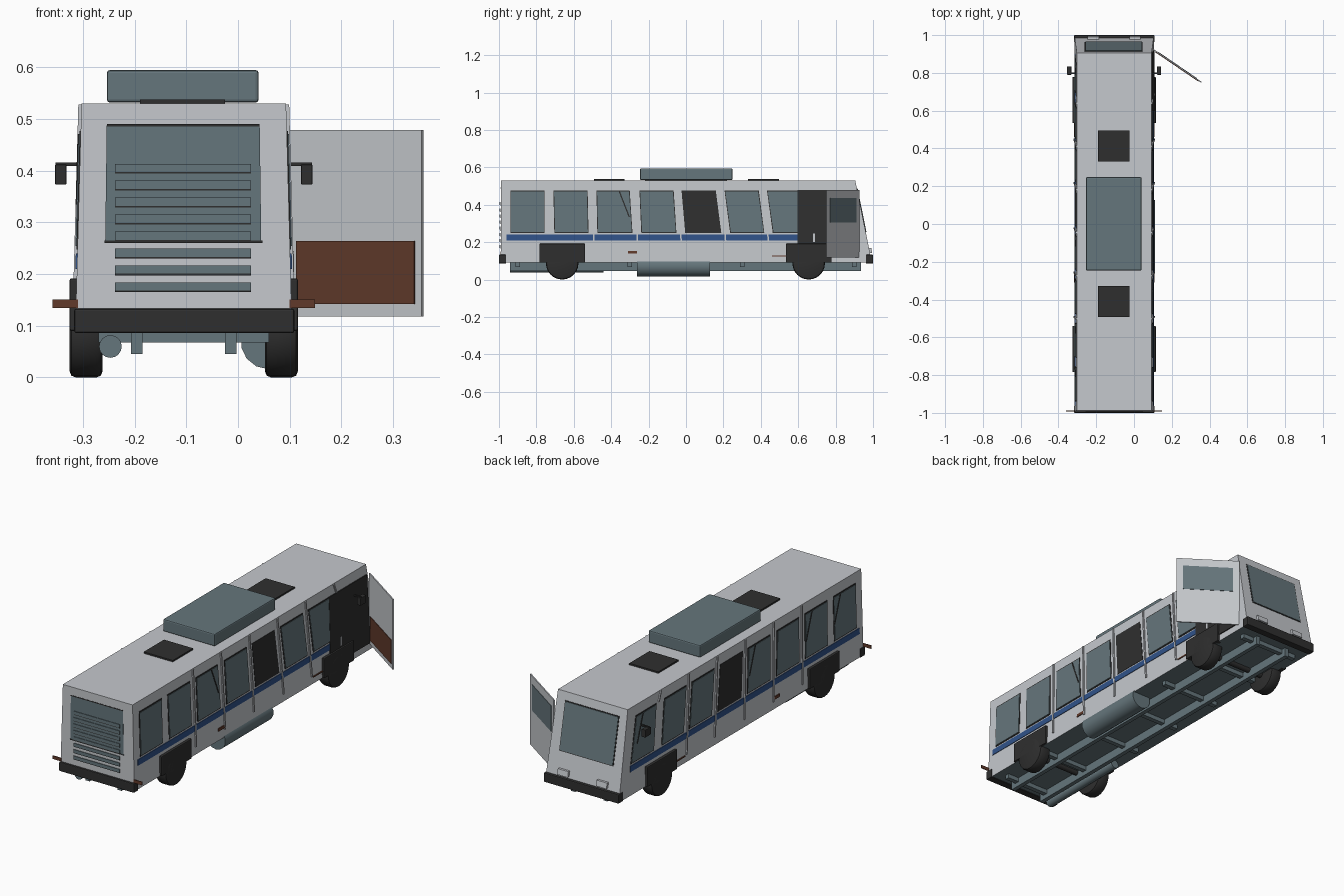
import bpy, bmesh, math
from mathutils import Vector

cube = bpy.data.objects.get("Cube")
if cube:
    bpy.data.objects.remove(cube)


def make_mat(name, rgb):
    m = bpy.data.materials.new(name)
    m.use_nodes = True
    m.diffuse_color = (*rgb, 1)
    m.node_tree.nodes["Principled BSDF"].inputs["Base Color"].default_value = (*rgb, 1)
    return m


GREY = make_mat("light grey paint", (0.56, 0.58, 0.61))
TEAL = make_mat("slate teal", (0.13, 0.18, 0.2))
BLACK = make_mat("black rubber", (0.028, 0.028, 0.028))
BLUE = make_mat("blue stripe", (0.03, 0.085, 0.25))
BROWN = make_mat("reddish brown", (0.12, 0.042, 0.024))

CX = -0.105            # centre line of the body
X, Y = Vector((1, 0, 0)), Vector((0, 1, 0))


def finish(name, bm, mat):
    bmesh.ops.recalc_face_normals(bm, faces=bm.faces)
    me = bpy.data.meshes.new(name)
    bm.to_mesh(me)
    bm.free()
    me.materials.append(mat)
    ob = bpy.data.objects.new(name, me)
    bpy.context.collection.objects.link(ob)
    return ob


def slab(name, mat, pts, offset, back=None):
    """Extrude a flat outline from -back to +offset."""
    back = offset if back is None else back
    bm = bmesh.new()
    a = [bm.verts.new(Vector(p) - back) for p in pts]
    b = [bm.verts.new(Vector(p) + offset) for p in pts]
    bm.faces.new(a)
    bm.faces.new(b)
    for i in range(len(pts)):
        j = (i + 1) % len(pts)
        bm.faces.new((a[i], a[j], b[j], b[i]))
    return finish(name, bm, mat)


def box(name, mat, xs, ys, zs, bevel=0):
    pts = [(x, y, zs[0]) for x, y in
           ((xs[0], ys[0]), (xs[1], ys[0]), (xs[1], ys[1]), (xs[0], ys[1]))]
    ob = slab(name, mat, pts, Vector((0, 0, zs[1] - zs[0])), Vector())
    if bevel:
        mod = ob.modifiers.new("bevel", 'BEVEL')
        mod.width, mod.segments = bevel, 2
    return ob


def cylinder(name, mat, centre, r, length, axis, sides, bevel=0):
    bm = bmesh.new()
    bmesh.ops.create_cone(bm, cap_ends=True, segments=sides, radius1=r, radius2=r, depth=length)
    if bevel:
        rims = [e for e in bm.edges if abs(e.verts[0].co.z - e.verts[1].co.z) < 1e-4]
        bmesh.ops.bevel(bm, geom=rims, offset=bevel, segments=2, affect='EDGES', profile=0.5)
    rot = Vector((0, 0, 1)).rotation_difference(axis).to_matrix()
    for v in bm.verts:
        v.co = rot @ v.co + Vector(centre)
    ob = finish(name, bm, mat)
    bpy.ops.object.select_all(action='DESELECT')
    ob.select_set(True)
    bpy.context.view_layer.objects.active = ob
    bpy.ops.object.shade_smooth_by_angle(angle=math.radians(35))
    return ob


def half(z):
    return 0.21 - 0.012 * (z - 0.09) / 0.44


def nose_y(z):
    return 0.985 - (z - 0.135) * 0.2025


def side_plate(name, mat, s, yz, t):
    pts = [(CX + s * half(z), y, z) for y, z in yz]
    return slab(name, mat, pts, X * s * t, X * s * 0.004)


def quad(top, bottom, z0, z1, m=0):
    return [(bottom[0] - m, z0 - m), (bottom[1] + m, z0 - m),
            (top[1] + m, z1 + m), (top[0] - m, z1 + m)]


# Body shell, tapering to the roof, with a teal underside
profile = [(-0.99, 0.09), (0.985, 0.09), (0.985, 0.135), (nose_y(0.53), 0.53), (-0.988, 0.53)]
bm = bmesh.new()
rows = [[bm.verts.new((CX + s * half(z), y, z)) for y, z in profile] for s in (-1, 1)]
for r in rows:
    bm.faces.new(r)
for i in range(5):
    j = (i + 1) % 5
    bm.faces.new((rows[0][i], rows[0][j], rows[1][j], rows[1][i]))
body = finish("body_shell", bm, GREY)
body.data.materials.append(TEAL)
for f in body.data.polygons:
    f.material_index = int(f.normal.z < -0.9)

# Side windows, leaning more towards the sloped end: top and bottom spans
windows = [((-0.935, -0.76), (-0.935, -0.76)), ((-0.705, -0.53), (-0.70, -0.525)),
           ((-0.475, -0.305), (-0.47, -0.29)), ((-0.245, -0.07), (-0.235, -0.055)),
           ((-0.02, 0.155), (0.0, 0.185)), ((0.21, 0.385), (0.24, 0.415)),
           ((0.437, 0.61), (0.468, 0.64))]
driver = ((0.68, 0.84), (0.71, 0.89))
for s, side in ((1, "left"), (-1, "right")):
    spans = windows if s > 0 else windows + [driver]
    braced = (2,) if s > 0 else (0, 1, 3, 7)
    for i, (top, bot) in enumerate(spans):
        side_plate(f"{side}_window_frame_{i}", BLACK, s, quad(top, bot, 0.252, 0.473, 0.004), 0.002)
        if i != 4:
            side_plate(f"{side}_window_glass_{i}", TEAL, s, quad(top, bot, 0.254, 0.471), 0.004)
        if i in braced:
            y = top[1] - 0.055
            side_plate(f"{side}_window_divider_{i}", BLACK, s,
                       [(y, 0.471), (y + 0.007, 0.471), (top[1] + 0.005, 0.335), (top[1] - 0.002, 0.335)], 0.006)
    # Ribs between the windows
    for i in range(1, 7):
        y0 = (spans[i - 1][1][1] + spans[i][1][0]) / 2
        y1 = (spans[i - 1][0][1] + spans[i][0][0]) / 2
        if i == 1:
            continue
        side_plate(f"{side}_rib_{i}", GREY, s,
                   quad((y1 - 0.004, y1 + 0.004), (y0 + 0.002, y0 + 0.010), 0.13, 0.528), 0.006)
    side_plate(f"{side}_rear_rib", GREY, s, quad((0.636, 0.644), (0.655, 0.663), 0.48, 0.528), 0.006)
    # Stripe and side markers
    end = 0.6 if s > 0 else 0.9
    side_plate(f"{side}_stripe", BLUE, s, quad((-0.96, end), (-0.96, end), 0.21, 0.24), 0.003)
    side_plate(f"{side}_marker", BROWN, s, quad((-0.31, -0.26), (-0.31, -0.26), 0.138, 0.153), 0.004)
    side_plate(f"{side}_marker_strip", BROWN, s, quad((0.46, 0.535), (0.46, 0.535), 0.122, 0.128), 0.004)
    # Corner plates, mirrors
    box(f"{side}_corner_plate", BROWN, sorted((CX + s * 0.205, CX + s * 0.254)), (-0.992, -0.988), (0.134, 0.151))
    box(f"{side}_mirror_arm", BLACK, sorted((CX + s * 0.2, CX + s * 0.248)), (0.795, 0.803), (0.409, 0.416))
    box(f"{side}_mirror", BLACK, sorted((CX + s * 0.227, CX + s * 0.249)), (0.79, 0.835), (0.373, 0.412), 0.002)
    # Wheels and arches
    for y, end_name in ((-0.662, "front"), (0.656, "back")):
        box(f"{side}_{end_name}_wheel_arch", BLACK, sorted((CX + s * 0.19, CX + s * 0.221)),
            (y - 0.122, y + 0.122), (0.09, 0.192), 0.004)
        cylinder(f"{side}_{end_name}_wheel", BLACK, (CX + s * 0.189, y, 0.087), 0.087, 0.064, X, 24, 0.012)

# Doorway and open door
side_plate("doorway", BLACK, 1, quad((0.597, 0.905), (0.597, 0.92), 0.125, 0.478), 0.005)
box("door_handle", GREY, (0.098, 0.108), (0.68, 0.69), (0.2, 0.245))
hinge, tip = Vector((0.1, 0.925, 0)), Vector((0.357, 0.75, 0))
along = tip - hinge
out = Vector((-along.y, along.x, 0)).normalized()


def door_plate(name, mat, u0, u1, z0, z1, offset, back):
    pts = [hinge + along * u + Vector((0, 0, z)) for u, z in ((u0, z0), (u1, z0), (u1, z1), (u0, z1))]
    return slab(name, mat, pts, out * offset, out * back)


door_plate("door_panel", GREY, 0, 1, 0.118, 0.479, 0.003, 0.003)
door_plate("door_window", TEAL, 0.1, 0.9, 0.305, 0.437, 0.005, 0)
door_plate("door_inner_panel", BROWN, 0.06, 0.95, 0.142, 0.264, 0, 0.006)

# Front engine window with slatted grille
FY = -0.99


def front_plate(name, mat, x0, x1, z0, z1, t, flare=0):
    pts = [(x0 - flare, FY, z0), (x1 + flare, FY, z0), (x1, FY, z1), (x0, FY, z1)]
    return slab(name, mat, pts, -Y * t, Y * 0.003)


front_plate("front_window", TEAL, -0.254, 0.042, 0.262, 0.49, 0.002, 0.003)
front_plate("front_window_top_trim", BLACK, -0.254, 0.042, 0.486, 0.491, 0.004)
front_plate("front_window_bottom_trim", BLACK, -0.258, 0.047, 0.26, 0.265, 0.004)
for i in range(8):
    z = 0.168 + 0.0328 * i
    front_plate(f"grille_slat_{i}", TEAL, -0.238, 0.025, z, z + 0.016, 0.006)
    front_plate(f"grille_shadow_{i}", BLACK, -0.238, 0.025, z - 0.003, z, 0.005)


# Sloped windscreen and lamps
def nose_plate(name, mat, x0, x1, z0, z1, t):
    pts = [(x, nose_y(z), z) for x, z in ((x0, z0), (x1, z0), (x1, z1), (x0, z1))]
    return slab(name, mat, pts, Y * t, Y * 0.004)


nose_plate("windscreen_frame", BLACK, -0.262, 0.046, 0.25, 0.489, 0.002)
nose_plate("windscreen", TEAL, -0.258, 0.042, 0.254, 0.485, 0.004)
for s in (-1, 1):
    x = CX + s * 0.11
    nose_plate("lamp", GREY, x - 0.03, x + 0.03, 0.142, 0.17, 0.012)

# Bumpers
for name, ys in (("front_bumper", (-1.0, -0.962)), ("back_bumper", (0.962, 1.0))):
    box(name, BLACK, (CX - 0.212, CX + 0.214), ys, (0.086, 0.133), 0.004)

# Roof unit and hatches
box("roof_unit_base", BLACK, (-0.19, -0.025), (-0.22, 0.22), (0.528, 0.536))
box("roof_unit", TEAL, (-0.254, 0.04), (-0.246, 0.248), (0.532, 0.595), 0.006)
for y in (-0.411, 0.414):
    box("roof_hatch", BLACK, (-0.19, -0.025), (y - 0.082, y + 0.082), (0.528, 0.538))

# Chassis rails, cross members, tank and exhaust
for s in (-1, 1):
    x = CX + s * 0.091
    box("chassis_rail", TEAL, (x - 0.011, x + 0.011), (-0.94, 0.935), (0.045, 0.092))
for i in range(7):
    y = -0.9 + 0.3 * i
    box("cross_member", TEAL, (-0.27, 0.06), (y - 0.012, y + 0.012), (0.068, 0.092))
cylinder("fuel_tank", TEAL, (0.059, -0.068, 0.07), 0.054, 0.39, Y, 14)
cylinder("exhaust_pipe", TEAL, (-0.247, -0.69, 0.06), 0.022, 0.5, Y, 16)
for y in (-0.662, 0.656):
    cylinder("axle", BLACK, (CX, y, 0.087), 0.015, 0.36, X, 12)
